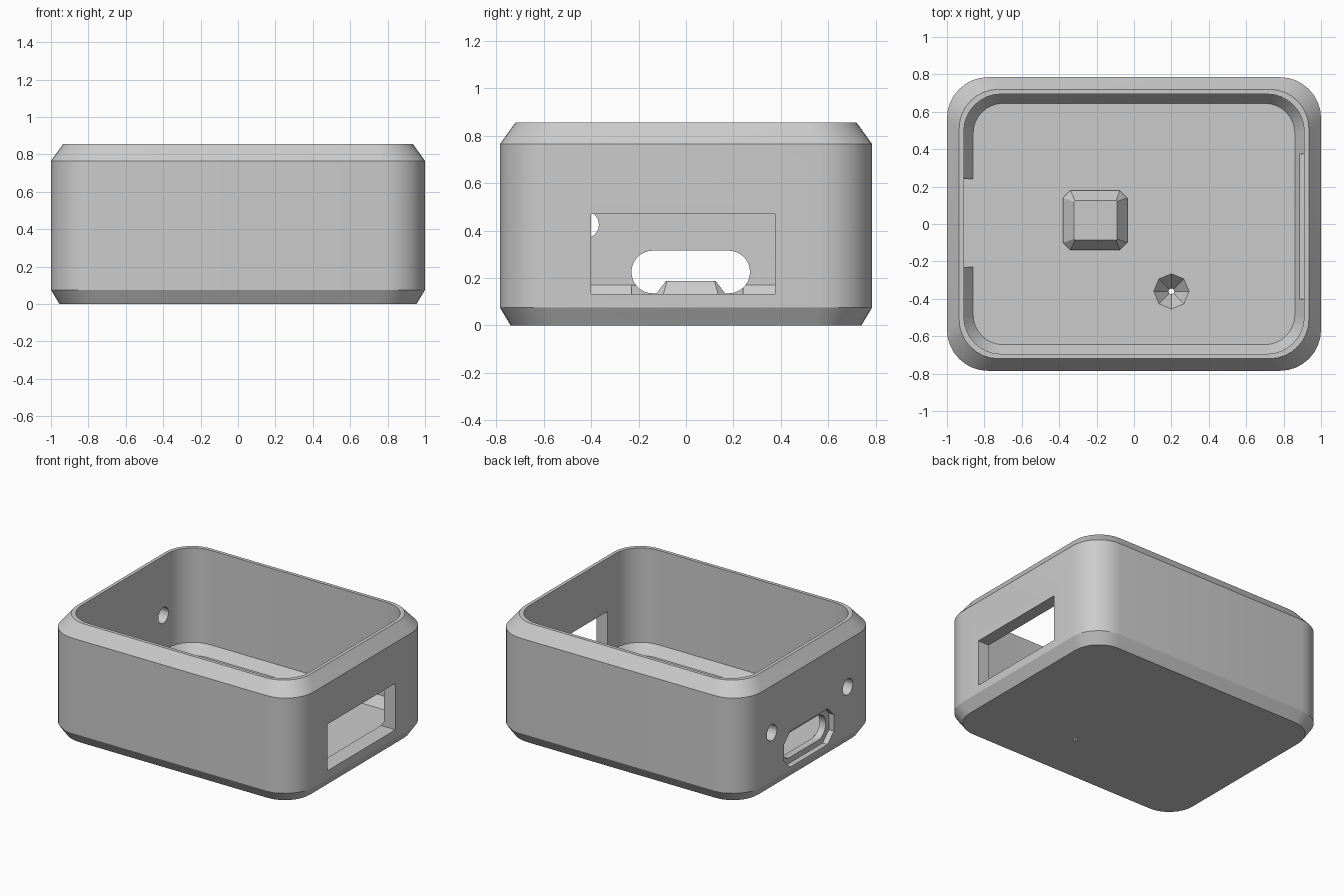
import bpy, bmesh
from math import sin, cos, pi, radians

cube = bpy.data.objects.get("Cube")
if cube:
    bpy.data.objects.remove(cube)

GREY = (0.6, 0.6, 0.6, 1)
plastic = bpy.data.materials.new("grey_plastic")
plastic.use_nodes = True
plastic.diffuse_color = GREY
plastic.node_tree.nodes["Principled BSDF"].inputs["Base Color"].default_value = GREY


def rounded(half_w, half_h, radius, segments=8, centre=(0, 0)):
    """Counter-clockwise outline of a rounded rectangle."""
    points = []
    for k, (sx, sy) in enumerate([(1, 1), (-1, 1), (-1, -1), (1, -1)]):
        for i in range(segments + 1):
            a = (k + i / segments) * pi / 2
            points.append((centre[0] + sx * (half_w - radius) + radius * cos(a),
                           centre[1] + sy * (half_h - radius) + radius * sin(a)))
    return points


def loft(name, loops):
    """Skin a stack of equal-length loops and cap both ends."""
    bm = bmesh.new()
    rings = [[bm.verts.new(p) for p in loop] for loop in loops]
    for a, b in zip(rings, rings[1:]):
        for i in range(len(a)):
            j = (i + 1) % len(a)
            bm.faces.new((a[i], a[j], b[j], b[i]))
    bm.faces.new(rings[0][::-1])
    bm.faces.new(rings[-1])
    bmesh.ops.recalc_face_normals(bm, faces=bm.faces)
    mesh = bpy.data.meshes.new(name)
    bm.to_mesh(mesh)
    bm.free()
    mesh.materials.append(plastic)
    obj = bpy.data.objects.new(name, mesh)
    bpy.context.collection.objects.link(obj)
    return obj


def cut(target, cutter):
    """Subtract a cutter, then remove it."""
    mod = target.modifiers.new("cut", "BOOLEAN")
    mod.operation, mod.solver, mod.object = "DIFFERENCE", "EXACT", cutter
    bpy.context.view_layer.objects.active = target
    bpy.ops.object.modifier_apply(modifier=mod.name)
    bpy.data.objects.remove(cutter)


def side_cutter(outline, x0, x1):
    """Prism along x from a (y, z) outline."""
    return loft("side_cutter", [[(x, y, z) for y, z in outline] for x in (x0, x1)])


def box_outline(y0, y1, z0, z1):
    return [(y0, z0), (y1, z0), (y1, z1), (y0, z1)]


# Open tray: outer skin up, over the rim, down to the floor (inset, z, corner radius)
section = [(0.045, 0, 0.2), (0, 0.075, 0.22), (0, 0.765, 0.22), (0.065, 0.855, 0.21),
           (0.09, 0.855, 0.2), (0.09, 0.17, 0.2), (0.14, 0.1, 0.16)]
tray = loft("open_case", [[(x, y, z) for x, y in rounded(1 - d, 0.785 - d, r)]
                          for d, z, r in section])

# Rectangular window in the +x wall
cut(tray, side_cutter(box_outline(-0.4, 0.375, 0.133, 0.47), 0.8, 1.1))

# Port in the -x wall: slot, chamfered outer recess, inner clearance
PORT = (0.02, 0.225)
cut(tray, side_cutter(rounded(0.25, 0.09, 0.0899, 8, PORT), -1.1, -0.8))
cut(tray, side_cutter(rounded(0.285, 0.13, 0.07, 1, PORT), -1.1, -0.96))
cut(tray, side_cutter(box_outline(-0.23, 0.24, 0.101, 0.3), -0.909, -0.8))

# Round holes either side of the port
for y in (-0.425, 0.445):
    cut(tray, side_cutter(rounded(0.058, 0.058, 0.0579, 4, (y, 0.425)), -1.1, -0.8))

# Conical dimple with a pinhole through the floor
cut(tray, loft("dimple_cutter", [[(0.2 + r * cos(i * pi / 4), -0.36 + r * sin(i * pi / 4), z)
                                  for i in range(8)]
                                 for r, z in ((0.008, -0.01), (0.095, 0.101))]))

# Raised block with sloping sides on the floor
block = loft("floor_block", [
    [(x, y, z) for x, y in rounded(w, h, c, 1, (cx, cy))]
    for w, h, c, cx, cy, z in ((0.172, 0.16, 0.04, -0.208, 0.02, 0.095),
                               (0.172, 0.16, 0.04, -0.208, 0.02, 0.115),
                               (0.115, 0.105, 0.005, -0.205, 0.02, 0.187))])

bpy.ops.object.select_all(action="DESELECT")
tray.select_set(True)
bpy.context.view_layer.objects.active = tray
bpy.ops.object.shade_smooth_by_angle(angle=radians(25))
